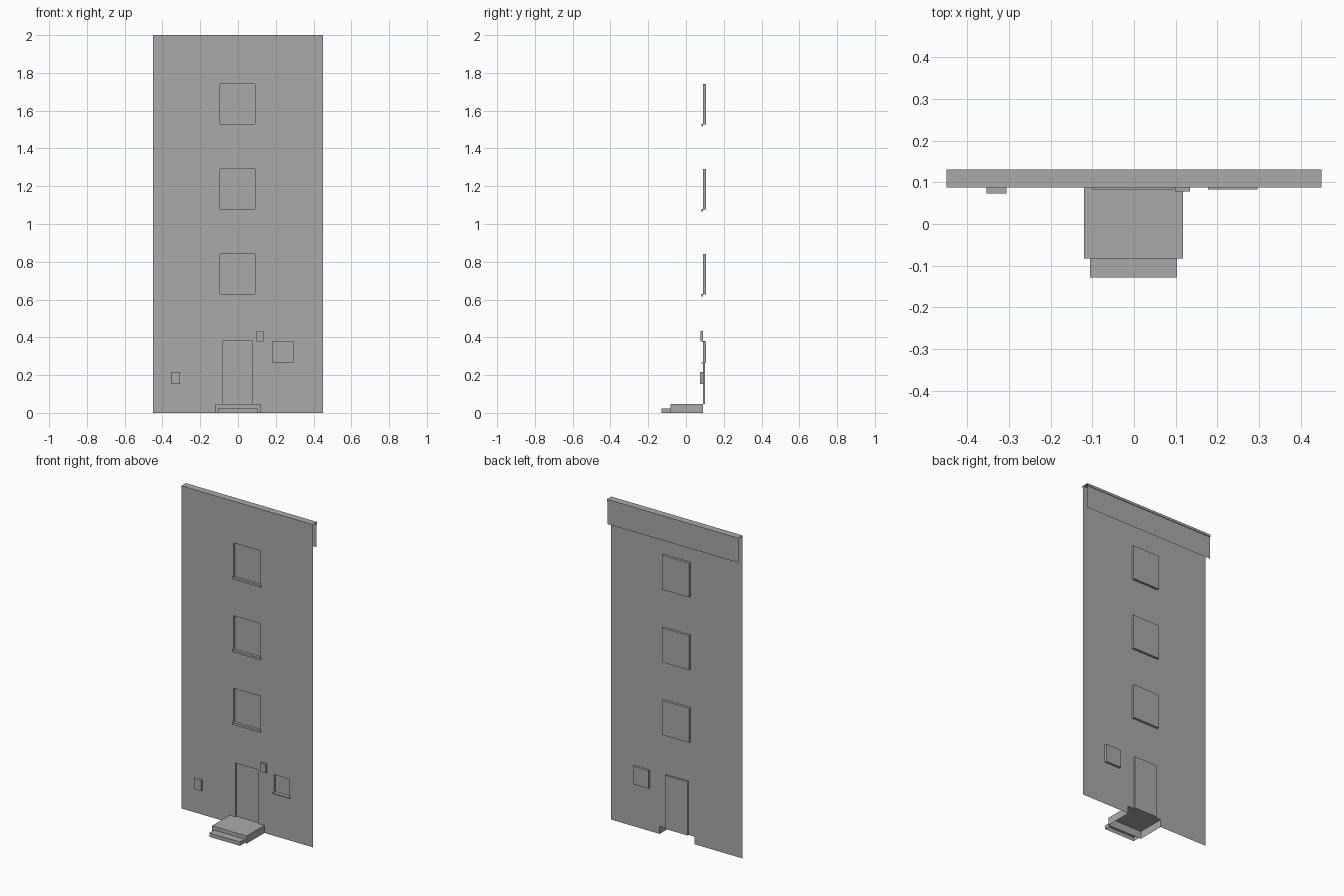
import bpy, bmesh
from mathutils import Vector

cube = bpy.data.objects.get("Cube")
if cube:
    bpy.data.objects.remove(cube)

stone = bpy.data.materials.new("plain grey")
stone.use_nodes = True
GREY = (0.4, 0.4, 0.4, 1)
stone.diffuse_color = GREY
stone.node_tree.nodes["Principled BSDF"].inputs["Base Color"].default_value = GREY

WALL_Y = 0.09
HALF = 0.45
EAVE = 1.985


def finish(name, bm):
    mesh = bpy.data.meshes.new(name)
    bm.to_mesh(mesh)
    bm.free()
    mesh.materials.append(stone)
    obj = bpy.data.objects.new(name, mesh)
    bpy.context.collection.objects.link(obj)
    return obj


def box(name, x, y, z, open_sides=()):
    """Box between pairs of limits; faces pointing along open_sides are left out."""
    bm = bmesh.new()
    bmesh.ops.create_cube(bm, size=1)
    for v in bm.verts:
        v.co = Vector(lim[0] if c < 0 else lim[1] for c, lim in zip(v.co, (x, y, z)))
    bm.normal_update()
    drop = [f for f in bm.faces if any(f.normal.dot(Vector(d)) > 0.9 for d in open_sides)]
    bmesh.ops.delete(bm, geom=drop, context='FACES')
    return finish(name, bm)


# Openings: x limits, z limits, recess depth
windows = [((-0.095, 0.09), (z, z + 0.213), 0.015) for z in (0.627, 1.077, 1.527)]
small_window = ((0.183, 0.291), (0.268, 0.379), 0.015)
door = ((-0.08, 0.075), (0.047, 0.38), 0.01)
notch = ((-0.12, 0.118), (0, 0.047), None)
openings = windows + [small_window, door, notch]

# Wall sheet: a grid through all opening edges, with the openings pushed back
xs = sorted({-HALF, HALF} | {x for o in openings for x in o[0]})
zs = sorted({0, EAVE} | {z for o in openings for z in o[1]})
bm = bmesh.new()
grid = [[bm.verts.new((x, WALL_Y, z)) for x in xs] for z in zs]
for low, high in zip(grid, grid[1:]):
    for i in range(len(xs) - 1):
        bm.faces.new((low[i], low[i + 1], high[i + 1], high[i]))
for (x0, x1), (z0, z1), depth in openings:
    cells = []
    for f in bm.faces:
        c = f.calc_center_median()
        if x0 < c.x < x1 and z0 < c.z < z1 and abs(c.y - WALL_Y) < 1e-4:
            cells.append(f)
    if depth is None:
        bmesh.ops.delete(bm, geom=cells, context='FACES')
        continue
    new = bmesh.ops.extrude_face_region(bm, geom=cells)["geom"]
    moved = [g for g in new if isinstance(g, bmesh.types.BMVert)]
    bmesh.ops.translate(bm, verts=moved, vec=(0, depth, 0))
    bmesh.ops.delete(bm, geom=[f for f in cells if f.is_valid], context='FACES')
finish("wall", bm)

# Coping and the hanging rear parapet, one open profile swept across the width
profile = [(WALL_Y, EAVE), (0.088, EAVE), (0.088, 2), (0.131, 2),
           (0.131, EAVE), (0.127, EAVE), (0.127, 1.845)]
bm = bmesh.new()
left, right = [[bm.verts.new((x, y, z)) for y, z in profile] for x in (-HALF, HALF)]
for i in range(len(profile) - 1):
    bm.faces.new((left[i], right[i], right[i + 1], left[i + 1]))
finish("coping_and_parapet", bm)

# Window sills
for i, (x, z, _) in enumerate(windows):
    box(f"window_sill_{i + 1}", (x[0] - 0.005, x[1] + 0.005), (0.083, WALL_Y), (z[0] - 0.01, z[0] + 0.003))
box("small_window_sill", (0.178, 0.297), (0.083, WALL_Y), (0.261, 0.268))

# Wall-mounted boxes
box("letter_box", (-0.354, -0.306), (0.073, WALL_Y), (0.153, 0.217))
box("door_lamp", (0.098, 0.135), (0.078, WALL_Y), (0.379, 0.434))

# Entrance platform and step, hollow underneath and behind
hollow = [(0, 0, -1), (0, 1, 0)]
box("entrance_platform", (-0.12, 0.118), (-0.083, WALL_Y), (0, 0.047), hollow)
box("entrance_step", (-0.106, 0.103), (-0.129, -0.083), (0, 0.024), hollow)
